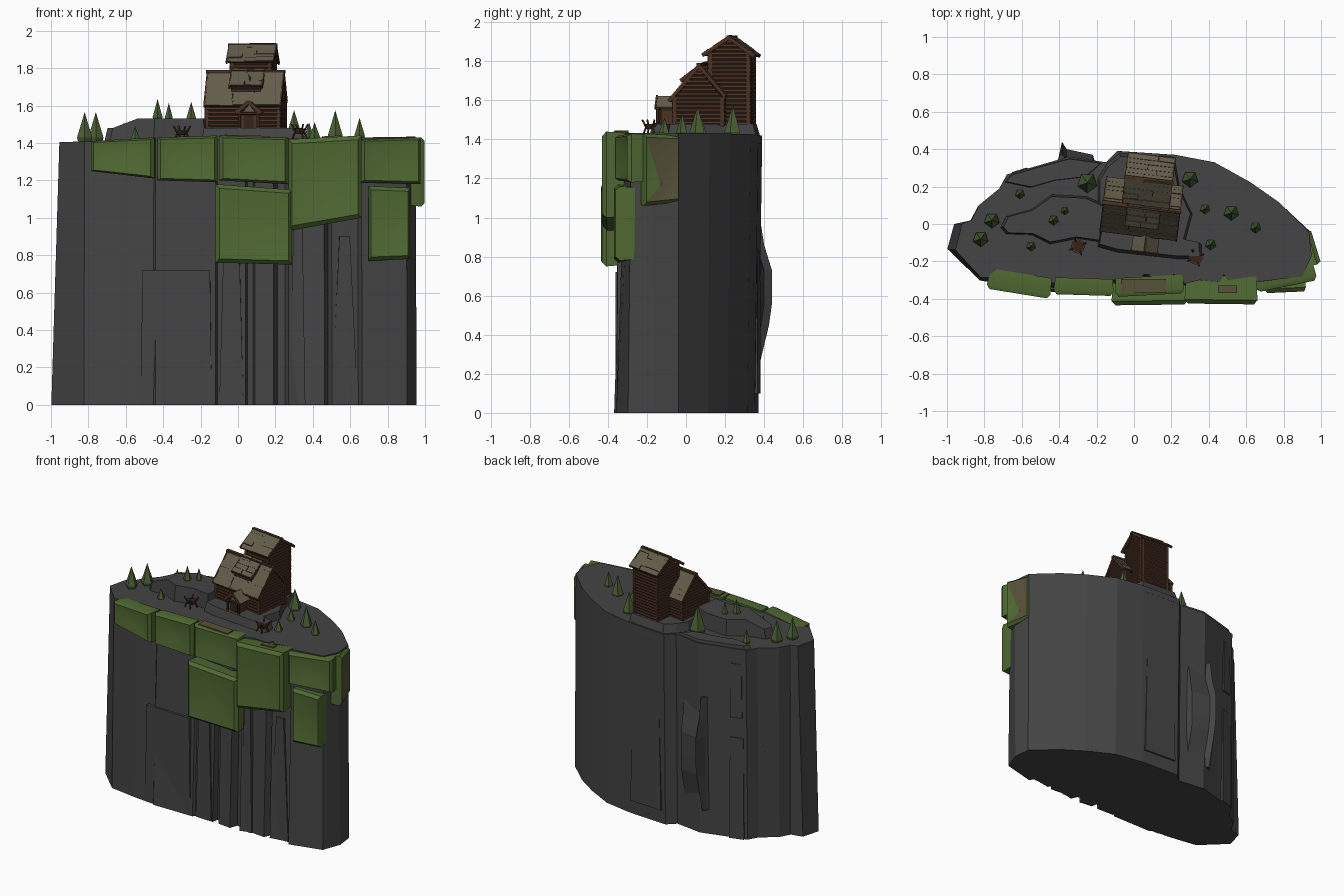
import bpy, bmesh, math, random
from mathutils import Vector, Matrix

if "Cube" in bpy.data.objects:
    bpy.data.objects.remove(bpy.data.objects["Cube"])

random.seed(4)
U = random.uniform


def mat(name, c):
    m = bpy.data.materials.new(name)
    m.diffuse_color = (*c, 1)
    m.use_nodes = True
    m.node_tree.nodes["Principled BSDF"].inputs["Base Color"].default_value = m.diffuse_color
    return m


ROCK = mat("dark rock", (0.058, 0.058, 0.059))
GRASS = mat("grass", (0.08, 0.14, 0.032))
EARTH = mat("mossy earth", (0.095, 0.083, 0.042))
PINE = mat("pine green", (0.07, 0.115, 0.036))
WOOD = mat("log brown", (0.072, 0.032, 0.018))
DARK = mat("dark wood", (0.033, 0.017, 0.010))
ROOF = mat("weathered planks", (0.125, 0.108, 0.07))
HOUSE = Matrix.Translation((0.05, 0.10, 0)) @ Matrix.Rotation(math.radians(-7), 4, 'Z')


def finish(bm, name, mats, xf=None):
    bmesh.ops.recalc_face_normals(bm, faces=bm.faces)
    me = bpy.data.meshes.new(name)
    bm.to_mesh(me)
    bm.free()
    for m in mats:
        me.materials.append(m)
    if xf:
        me.transform(xf)
    ob = bpy.data.objects.new(name, me)
    bpy.context.collection.objects.link(ob)
    return ob


def loft(bm, rings):
    vs = [[bm.verts.new(p) for p in r] for r in rings]
    n = len(vs[0])
    for a, b in zip(vs, vs[1:]):
        for i in range(n):
            bm.faces.new((a[i], a[(i + 1) % n], b[(i + 1) % n], b[i]))
    bm.faces.new(vs[0][::-1])
    return bm.faces.new(vs[-1])


def box(bm, c, s, rot=Matrix(), mi=0):
    m = Matrix.Translation(c) @ rot @ Matrix.Diagonal((*s, 1))
    for v in bmesh.ops.create_cube(bm, size=1, matrix=m)["verts"]:
        for f in v.link_faces:
            f.material_index = mi


def rod(bm, a, b, r, sides=7, mi=0, r2=None):
    a, b = Vector(a), Vector(b)
    q = (b - a).to_track_quat('Z', 'Y').to_matrix().to_4x4()
    g = bmesh.ops.create_cone(bm, cap_ends=True, segments=sides, radius1=r, radius2=r if r2 is None else r2,
                              depth=(b - a).length, matrix=Matrix.Translation((a + b) / 2) @ q)
    for v in g["verts"]:
        for f in v.link_faces:
            f.material_index = mi


# Cliff body: notched outline, wider at its foot
rim = [(-.955, -.14), (-.82, -.285), (-.62, -.29), (-.45, -.305), (-.44, -.315), (-.12, -.315), (-.11, -.30),
       (.04, -.31), (.05, -.27), (.08, -.27), (.09, -.31), (.19, -.32), (.21, -.27), (.25, -.28), (.27, -.32),
       (.35, -.30), (.46, -.31), (.48, -.27), (.5, -.30), (.64, -.28), (.66, -.31), (.90, -.28), (.95, -.17),
       (.935, -.04), (.77, .12), (.62, .225), (.43, .33), (.22, .37), (-.09, .39), (-.15, .33),
       (-.35, .36), (-.52, .31), (-.68, .265), (-.72, .19), (-.83, .1), (-.87, .02), (-.92, 0)]
foot = []
for x, y in rim:
    ky = 1.15 if y < -.2 and -.7 < x < .8 else 1.06 if y < -.2 else .95
    foot.append((x * 1.045 if x < -.9 else x * 1.005, y * ky, 0))
bm = bmesh.new()
loft(bm, [foot, [(x, y, 1.42 + .015 * x) for x, y in rim]])
finish(bm, "cliff", [ROCK])


# Split rock panels standing slightly proud of the cliff: a, b on plan, depth, z low, z high
def panel(bm, a, b, d, z0, z1, taper=.7):
    a, b = Vector((*a, 0)), Vector((*b, 0))
    t = (b - a).normalized()
    n = Vector((t.y, -t.x, 0))
    r = []
    for z, k in ((z0, 1), (z1, taper)):
        m = (a + b) / 2
        p, q = m + (a - m) * k, m + (b - m) * k
        up = Vector((0, 0, z))
        r.append([p - n * .08 + up, q - n * .08 + up, q + n * d * k + up, p + n * d * k + up])
    loft(bm, r)


bm = bmesh.new()
for p in [((-.52, -.335), (-.14, -.35), .012, 0, .72, .95),
          ((-.1, -.34), (.03, -.345), .012, 0, .95, .6), ((.28, -.34), (.36, -.34), .015, 0, 1.0, .6),
          ((.5, -.325), (.64, -.315), .012, 0, .9, .4),
          ((.2, .355), (-.06, .37), .012, .1, 1.3, .8), ((-.56, .285), (-.66, .255), .015, 0, .75, .9),
          ((-.57, .29), (-.65, .265), .012, .9, 1.3, .9), ((-.75, .15), (-.81, .1), .010, .5, 1.3, .8)]:
    panel(bm, *p)
# Sharp buttress bulging from the back
loft(bm, [[(-.20, .30, z), (-.43, .30, z), (-.405, .35, z), (-.385, y, z), (-.36, y - .04, z), (-.22, min(y - .05, .37), z)]
          for z, y in ((.18, .36), (.45, .425), (.56, .44), (.73, .44), (.86, .40), (1.02, .375))])
finish(bm, "rock_panels", [ROCK])

# Stepped rock terraces on top
house_step = [(-.2, -.13), (-.1, -.16), (.24, -.2), (.37, -.2), (.37, -.12), (.28, -.1), (.32, .05), (.25, .2),
              (.22, .37), (-.08, .39), (-.15, .33), (-.2, .25)]
left_step = [(-.72, -.02), (-.69, -.055), (-.55, -.06), (-.45, -.11), (-.3, -.08), (-.17, -.1), (-.14, .1),
             (-.25, .15), (-.44, .16), (-.55, .08), (-.69, .04)]
back_step = [(-.70, .22), (-.56, .19), (-.42, .23), (-.25, .25), (-.16, .33), (-.34, .355), (-.52, .305), (-.67, .26)]
for name, pts, cx, cy, h in (("house_terrace", house_step, .05, .1, lambda x: 1.48),
                             ("back_terrace", back_step, -.43, .28, lambda x: 1.435),
                             ("left_terrace", left_step, -.4, .03, lambda x: 1.48 if x < -.6 else 1.53)):
    bm = bmesh.new()
    loft(bm, [[(x, y, 1.38) for x, y in pts],
              [(cx + (x - cx) * .93, cy + (y - cy) * .90, h(x)) for x, y in pts]])
    finish(bm, name, [ROCK])


# Grass slabs hung over the edge: outer plan points a, b; corner heights; depth. The face is hollowed.
def slab(name, a, b, tl, tr, bl, br, depth, earth=False):
    a, b = Vector((*a, 0)), Vector((*b, 0))
    t = (b - a).normalized()
    n = Vector((t.y, -t.x, 0))

    def ring(d, k):
        out = []
        for u, v in ((k, k), (1 - k, k), (1 - k, 1 - k), (k, 1 - k)):
            z = (bl * (1 - u) + br * u) * (1 - v) + (tl * (1 - u) + tr * u) * v
            out.append(a.lerp(b, u) - n * d + Vector((0, 0, z)))
        return out
    bm = bmesh.new()
    face = loft(bm, [ring(depth, .02), ring(.022, 0), ring(0, .05)])
    face.material_index = 1 if earth else 0
    mid = bmesh.ops.poke(bm, faces=[face])
    mid["verts"][0].co += -n * .03 - Vector((0, 0, (tl - bl) * .22))
    for f in mid["faces"]:
        f.smooth = True
    if earth:  # leave the lower wedge green
        min(mid["faces"], key=lambda f: f.calc_center_median().y).material_index = 0
    ob = finish(bm, name, [GRASS, EARTH])
    ob.data.set_sharp_from_angle(angle=math.radians(35))


for i, s in enumerate([((-.79, -.345), (-.45, -.40), 1.41, 1.43, 1.25, 1.21, .11),
                       ((-.43, -.375), (-.11, -.385), 1.43, 1.44, 1.20, 1.19, .09),
                       ((-.10, -.39), (.27, -.37), 1.44, 1.43, 1.20, 1.18, .10),
                       ((.27, -.425), (.66, -.43), 1.42, 1.44, .93, 1.0, .15),
                       ((-.12, -.435), (.29, -.43), 1.18, 1.15, .76, .75, .12),
                       ((.66, -.365), (.98, -.30), 1.42, 1.43, 1.19, 1.18, .11),
                       ((.70, -.37), (.92, -.36), 1.17, 1.16, .77, .78, .11),
                       ((1.0, -.21), (.945, -.03), 1.43, 1.42, 1.06, 1.08, .09, True)]):
    slab(f"grass_slab_{i + 1}", *s)

# Bare earth patches on the turf
bm = bmesh.new()
box(bm, (.05, -.33, 1.437), (.24, .07, .008), Matrix.Rotation(.03, 4, 'Y'))
box(bm, (.50, -.35, 1.434), (.10, .04, .008), Matrix.Rotation(-.05, 4, 'Y'))
finish(bm, "earth_patches", [EARTH])

# Pine trees: tapered base under a tall point (x, y, ground, height, radius)
for i, (x, y, z, h, r) in enumerate([(-.25, .22, 1.42, .20, .055), (-.61, .16, 1.41, .1, .026), (-.76, .02, 1.41, .155, .043),
                                     (-.82, -.08, 1.41, .155, .043), (-.43, .02, 1.525, .11, .028),
                                     (-.37, .07, 1.525, .09, .022), (-.55, -.12, 1.41, .08, .026),
                                     (.30, .24, 1.42, .155, .045), (.38, .08, 1.42, .09, .028), (.52, .06, 1.42, .155, .042),
                                     (.65, -.02, 1.425, .11, .03), (.41, -.11, 1.42, .09, .03)]):
    bm = bmesh.new()
    rod(bm, (x, y, z - .01), (x, y, z + h * .12), r * .75, 5, 0, r)
    rod(bm, (x, y, z + h * .12), (x, y, z + h), r, 5, 0, 0)
    finish(bm, f"pine_{i + 1}", [PINE])

# Fire bowls on splayed legs
for i, (x, y) in enumerate([(-.30, -.12), (.33, -.18)]):
    z = 1.43 if i == 0 else 1.44
    bm = bmesh.new()
    rod(bm, (x, y, z + .012), (x, y, z + .035), .022, 8, 0, .038)
    rod(bm, (x, y, z + .035), (x, y, z + .038), .030, 8, 1)
    for k in range(4):
        c, s = math.cos(k * 1.571 + .4), math.sin(k * 1.571 + .4)
        rod(bm, (x + .042 * c, y + .042 * s, z - .015), (x + .026 * c, y + .026 * s, z + .025), .005, 5)
        rod(bm, (x + .026 * c, y + .026 * s, z + .025), (x + .048 * c, y + .048 * s, z + .06), .005, 5)
    finish(bm, f"fire_bowl_{i + 1}", [WOOD, DARK])


# Log walls with gable ends rising to the ridge (ridge runs along x)
def log_house(name, x0, x1, y0, y1, z0, eave, ridge):
    bm = bmesh.new()
    step, r, ym = .021, .012, (y0 + y1) / 2
    box(bm, ((x0 + x1) / 2, ym, (z0 + eave) / 2), (x1 - x0, y1 - y0, eave - z0), mi=1)
    loft(bm, [[(x, y0, eave), (x, y1, eave), (x, ym, ridge)] for x in (x0, x1)])
    z = z0 + r
    while z < ridge - .02:
        if z < eave:
            for y in (y0, y1):
                rod(bm, (x0 - .014, y, z), (x1 + .014, y, z), r)
        k = min(1, (ridge - z) / (ridge - eave))
        over = .014 if k == 1 else -.006
        for x in (x0, x1):
            h = (y1 - y0) / 2 * k + over
            rod(bm, (x, ym - h, z + step / 3), (x, ym + h, z + step / 3), r)
        z += step
    return finish(bm, name, [WOOD, DARK], HOUSE)


# One roof slope of overlapping broken boards, with barge boards at both ends
def slope(bm, x0, x1, top, low, courses=5):
    (ya, za), (yb, zb) = top, low
    ang = math.atan2(zb - za, yb - ya) if yb > ya else math.atan2(za - zb, ya - yb)
    rot = Matrix.Rotation(ang, 4, 'X')
    L = math.hypot(yb - ya, zb - za)
    mid = Vector(((x0 + x1) / 2, (ya + yb) / 2, (za + zb) / 2))
    box(bm, mid, (x1 - x0 - .01, L, .008), rot, 2)
    for i in range(courses):
        t = (i + .5) / courses
        cut = x0 + (x1 - x0) * U(.3, .7)
        for p, q in ((x0, cut - .003), (cut + .003, x1)):
            c = Vector(((p + q) / 2, ya + (yb - ya) * t, za + (zb - za) * t + U(.004, .010)))
            tilt = Matrix.Rotation(ang + U(.02, .07) * (1 if ya > yb else -1), 4, 'X')
            spin = Matrix.Rotation(U(-.02, .02), 4, 'Z')
            box(bm, c, (q - p + U(-.004, .008), L / courses * U(.88, 1.12), .007), tilt @ spin)
    for x in (x0 - .002, x1 + .002):
        box(bm, mid + Vector((x - mid.x, 0, 0)), (.009, L, .018), rot, 1)


def roof(name, x0, x1, ridge, eaves, courses=5):
    bm = bmesh.new()
    for e in eaves:
        slope(bm, x0, x1, ridge, e, courses)
    box(bm, ((x0 + x1) / 2, ridge[0], ridge[1] + .003), (x1 - x0 + .02, .022, .018), mi=1)
    return finish(bm, name, [ROOF, WOOD, DARK], HOUSE)


log_house("hall_walls", -.20, .185, -.135, .11, 1.465, 1.61, 1.765)
roof("hall_roof", -.21, .195, (-.01, 1.778), [(-.165, 1.595), (.125, 1.62)], 6)
log_house("tower_walls", -.085, .115, .04, .235, 1.44, 1.835, 1.915)
roof("tower_roof", -.11, .135, (.138, 1.92), [(.0, 1.83), (.268, 1.825)])

# Shed dormer on the front slope
bm = bmesh.new()
box(bm, (.005, -.05, 1.685), (.14, .10, .06), mi=1)
for k in range(4):
    rod(bm, (-.075, -.10, 1.645 + k * .018), (.085, -.10, 1.645 + k * .018), .010, 7, 1)
slope(bm, -.08, .09, (.0, 1.787), (-.118, 1.70), 4)
finish(bm, "dormer", [ROOF, WOOD, DARK], HOUSE)

# Gabled porch: posts, door, cross beam and pitched boards
bm = bmesh.new()
box(bm, (.036, -.18, 1.51), (.085, .08, .09), mi=1)
loft(bm, [[(-.01, y, 1.55), (.082, y, 1.55), (.036, y, 1.605)] for y in (-.22, -.12)]).material_index = 1
for s in (-1, 1):
    rod(bm, (.036 + s * .05, -.235, 1.46), (.036 + s * .05, -.235, 1.57), .009, 6, 1)
    box(bm, (.036 + s * .034, -.18, 1.59), (.088, .13, .010), Matrix.Rotation(s * .72, 4, 'Y'))
    box(bm, (.036 + s * .034, -.246, 1.59), (.092, .008, .020), Matrix.Rotation(s * .72, 4, 'Y'), 1)
rod(bm, (-.03, -.235, 1.558), (.102, -.235, 1.558), .008, 6, 1)
box(bm, (.036, -.222, 1.515), (.05, .008, .075), mi=2)
finish(bm, "porch", [ROOF, WOOD, DARK], HOUSE)
